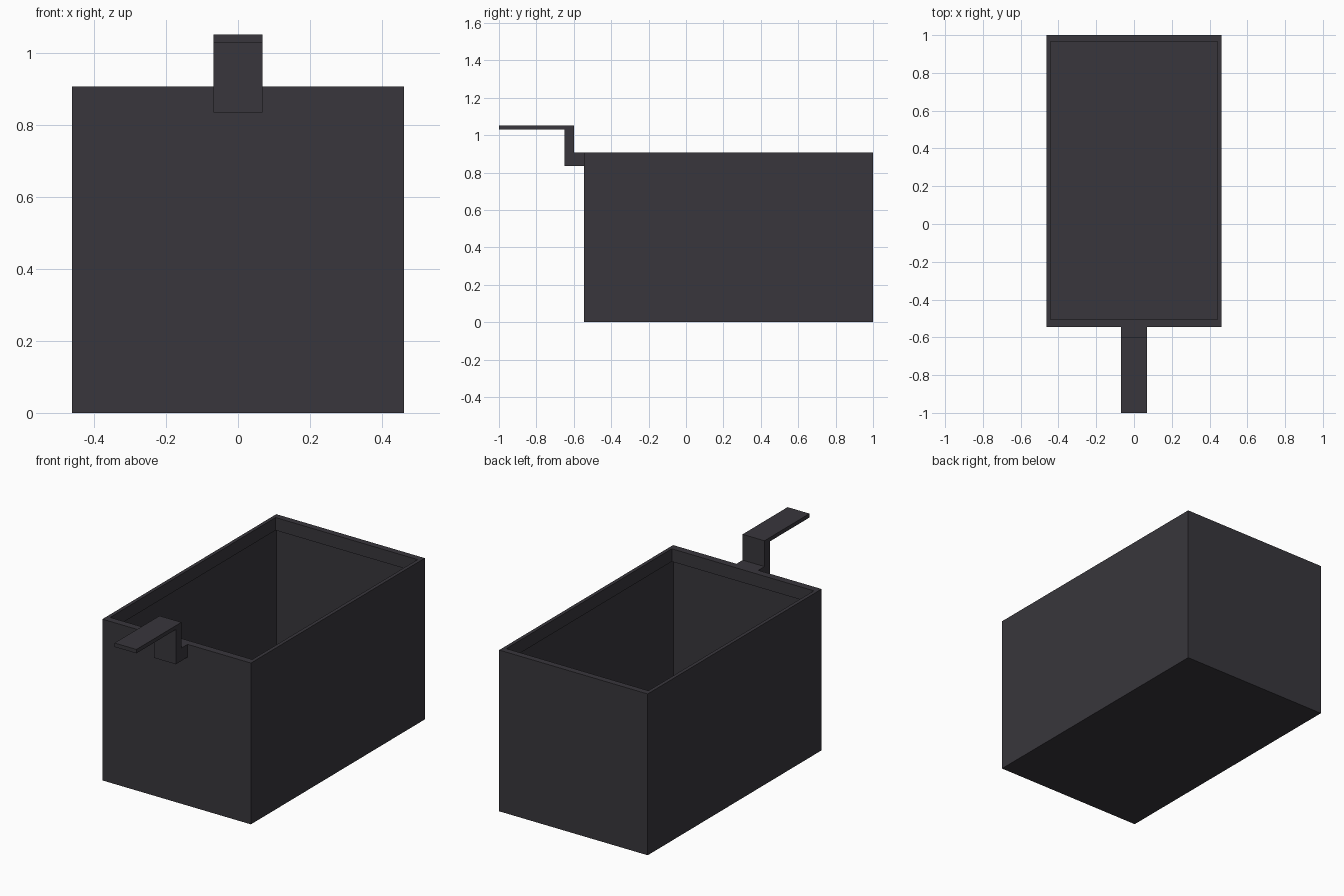
import bpy, bmesh

if "Cube" in bpy.data.objects:
    bpy.data.objects.remove(bpy.data.objects["Cube"])

mat = bpy.data.materials.new("dark charcoal")
mat.diffuse_color = (0.040, 0.037, 0.045, 1)
mat.use_nodes = True
mat.node_tree.nodes["Principled BSDF"].inputs["Base Color"].default_value = mat.diffuse_color


def finish(name, bm):
    bmesh.ops.recalc_face_normals(bm, faces=bm.faces)
    me = bpy.data.meshes.new(name)
    bm.to_mesh(me)
    bm.free()
    me.materials.append(mat)
    ob = bpy.data.objects.new(name, me)
    bpy.context.collection.objects.link(ob)
    return ob


def ring(bm, x, y0, y1, z):
    return [bm.verts.new(p) for p in ((-x, y0, z), (x, y0, z), (x, y1, z), (-x, y1, z))]


# open bin: outer skin, thicker rim lip with an undercut, thin inner walls and floor
bm = bmesh.new()
sections = [
    (0.462, -0.545, 1.0, 0.0),
    (0.462, -0.545, 1.0, 0.907),
    (0.442, -0.505, 0.965, 0.907),
    (0.442, -0.505, 0.965, 0.835),
    (0.457, -0.540, 0.995, 0.835),
    (0.457, -0.540, 0.995, 0.005),
]
rings = [ring(bm, *s) for s in sections]
for a, b in zip(rings, rings[1:]):
    for i in range(4):
        j = (i + 1) % 4
        bm.faces.new((a[i], a[j], b[j], b[i]))
bm.faces.new(rings[0])
bm.faces.new(rings[-1])
finish("bin", bm)

# stepped handle: side profile (y, z) extruded across x
profile = [(-0.545, 0.835), (-0.65, 0.835), (-0.65, 1.03), (-1.0, 1.03),
           (-1.0, 1.052), (-0.60, 1.052), (-0.60, 0.907), (-0.545, 0.907)]
bm = bmesh.new()
face = bm.faces.new([bm.verts.new((-0.068, y, z)) for y, z in profile])
ext = bmesh.ops.extrude_face_region(bm, geom=[face])
bmesh.ops.translate(bm, vec=(0.136, 0, 0),
                    verts=[v for v in ext["geom"] if isinstance(v, bmesh.types.BMVert)])
finish("handle", bm)
